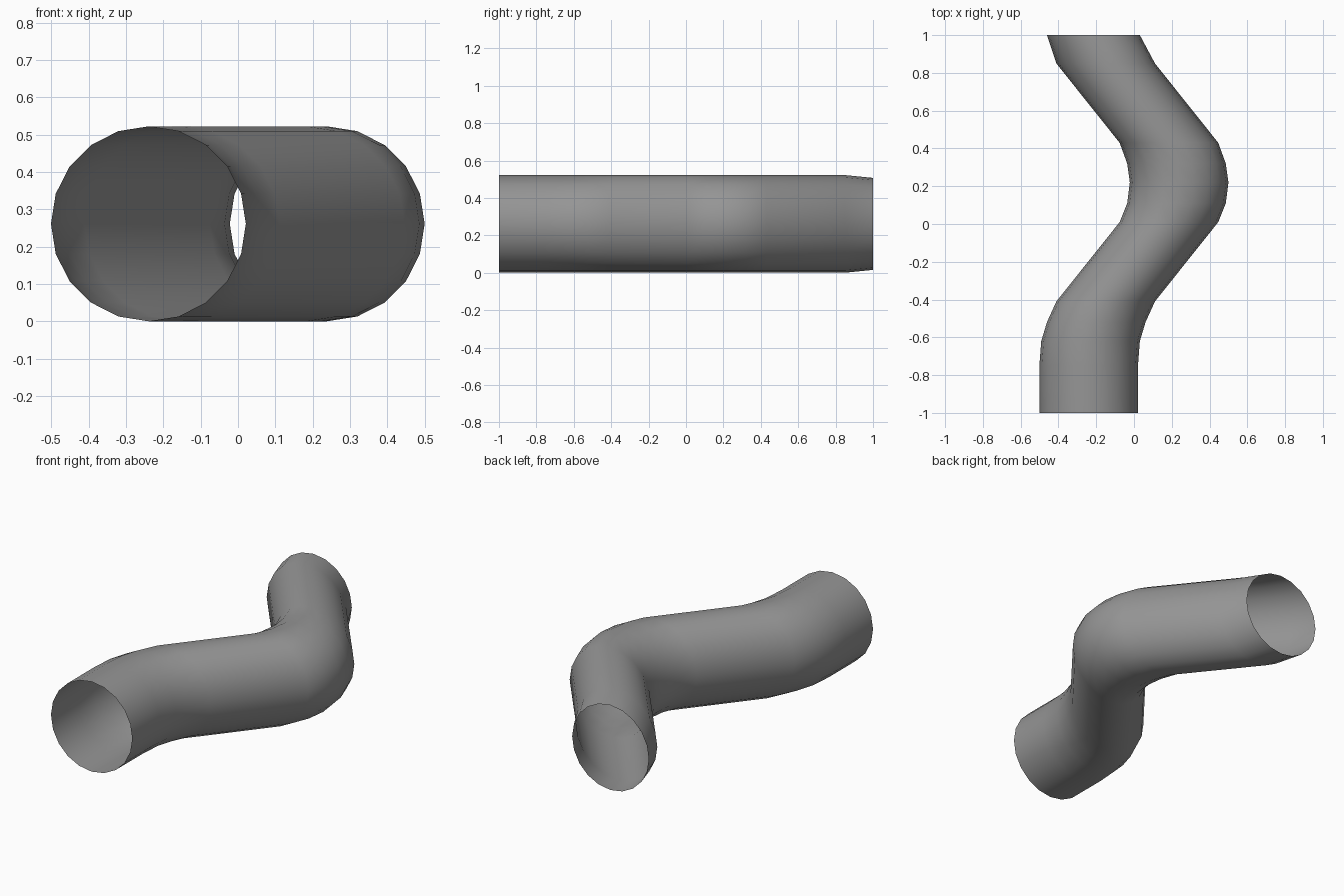
import bpy, bmesh
from math import cos, sin, tau

cube = bpy.data.objects.get("Cube")
if cube:
    bpy.data.objects.remove(cube, do_unlink=True)

SIDES = 20
RADIUS = 0.261

# Grey pipe material
grey = bpy.data.materials.new("pipe grey")
grey.use_nodes = True
colour = (0.3, 0.3, 0.3, 1)
grey.diffuse_color = colour
grey.node_tree.nodes["Principled BSDF"].inputs["Base Color"].default_value = colour

# Centre line of the pipe: x, y
path = [(-0.24, -1), (-0.24, -0.75), (-0.23, -0.62), (-0.2, -0.52),
        (-0.15, -0.41), (0.185, 0.01), (0.225, 0.11), (0.239, 0.22),
        (0.225, 0.32), (0.185, 0.43), (-0.15, 0.85), (-0.215, 1)]

bm = bmesh.new()


def ring(x, y, radius):
    """Upright cross-section facing along y."""
    return [bm.verts.new((x + radius * cos(tau * i / SIDES), y,
                          RADIUS + radius * sin(tau * i / SIDES)))
            for i in range(SIDES)]


# Open pipe, with a slightly narrower back mouth
rings = [ring(x, y, RADIUS if y < 1 else 0.246) for x, y in path]
for a, b in zip(rings, rings[1:]):
    for i in range(SIDES):
        j = (i + 1) % SIDES
        face = bm.faces.new((a[i], a[j], b[j], b[i]))
        face.smooth = True
bmesh.ops.recalc_face_normals(bm, faces=bm.faces)

mesh = bpy.data.meshes.new("bent_pipe")
bm.to_mesh(mesh)
bm.free()
mesh.materials.append(grey)
pipe = bpy.data.objects.new("bent_pipe", mesh)
bpy.context.collection.objects.link(pipe)
